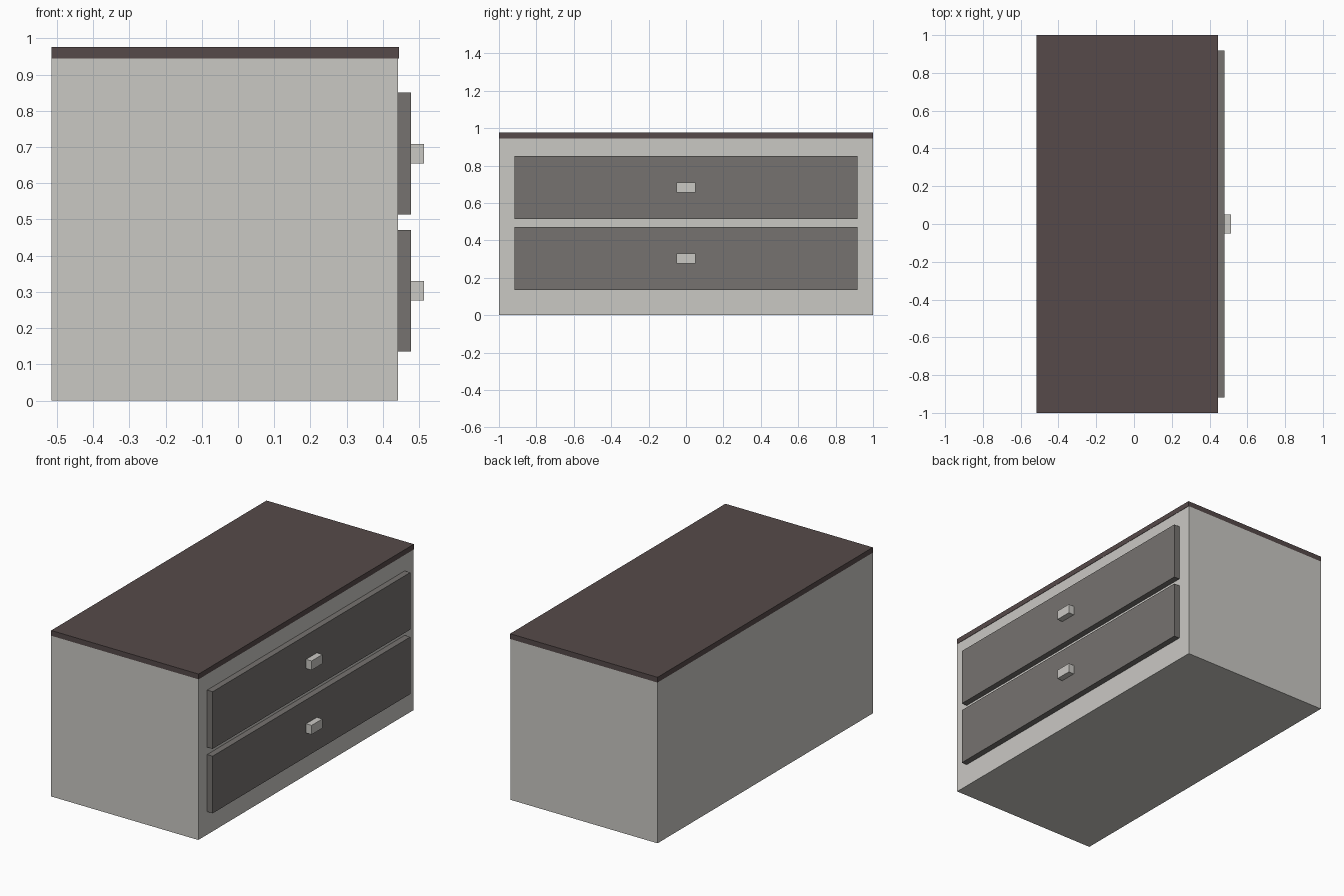
import bpy
import bmesh
from mathutils import Vector

if "Cube" in bpy.data.objects:
    bpy.data.objects.remove(bpy.data.objects["Cube"])


def material(name, rgb):
    m = bpy.data.materials.new(name)
    m.diffuse_color = (*rgb, 1.0)
    m.use_nodes = True
    m.node_tree.nodes["Principled BSDF"].inputs["Base Color"].default_value = m.diffuse_color
    return m


pale = material("pale_grey", (0.59, 0.58, 0.55))
mid = material("warm_grey", (0.18, 0.17, 0.16))
dark = material("dark_brown", (0.092, 0.068, 0.067))


def box(name, x, y, z, mat):
    """Box from (min, max) ranges on each axis."""
    bm = bmesh.new()
    bmesh.ops.create_cube(bm, size=1)
    ranges = (x, y, z)
    centre = Vector([(a + b) / 2 for a, b in ranges])
    bmesh.ops.scale(bm, vec=[b - a for a, b in ranges], verts=bm.verts)
    bmesh.ops.translate(bm, vec=centre, verts=bm.verts)
    bmesh.ops.translate(bm, vec=-centre, verts=bm.verts)
    mesh = bpy.data.meshes.new(name)
    bm.to_mesh(mesh)
    bm.free()
    mesh.materials.append(mat)
    obj = bpy.data.objects.new(name, mesh)
    obj.location = centre
    bpy.context.collection.objects.link(obj)
    return obj


# Cabinet body and top slab
box("cabinet_body", (-0.515, 0.442), (-1, 1), (0, 0.945), pale)
box("top_slab", (-0.515, 0.444), (-1, 1), (0.945, 0.976), dark)

# Two drawer fronts facing +x, each with a central handle
for label, z in (("lower", 0.303), ("upper", 0.682)):
    box(label + "_drawer_front", (0.442, 0.478), (-0.918, 0.918),
        (z - 0.168, z + 0.168), mid)
    box(label + "_drawer_handle", (0.478, 0.514), (-0.05, 0.05),
        (z - 0.027, z + 0.027), pale)
